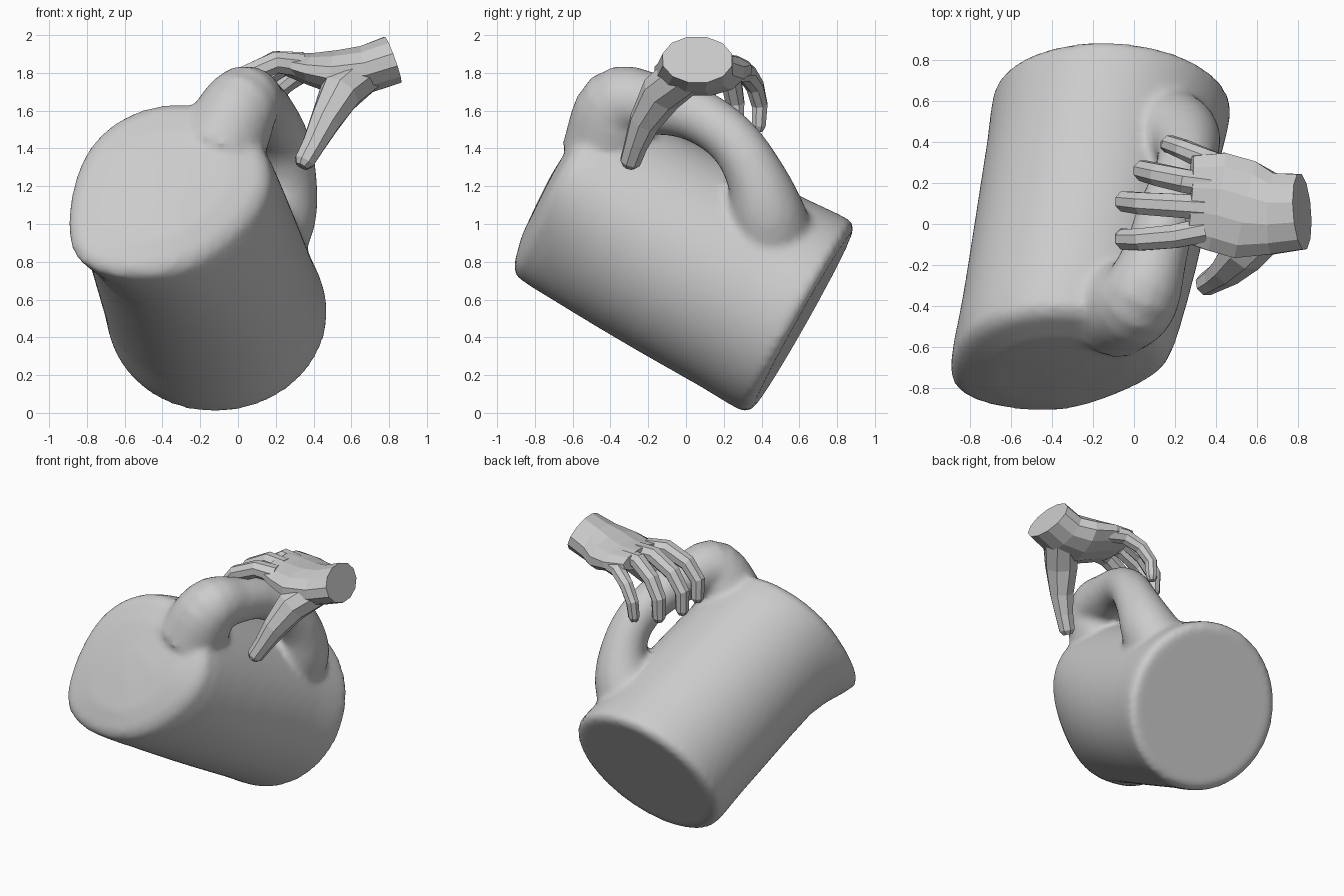
import bpy, bmesh, math
from mathutils import Vector

if "Cube" in bpy.data.objects:
    bpy.data.objects.remove(bpy.data.objects["Cube"])


def loft(bm, stations, sides, up, normal=None):
    """Skin elliptical rings. Each station is (centre, width radius, height radius)."""
    pts = [Vector(s[0]) for s in stations]
    rings = []
    for i, (c, rw, rh) in enumerate(stations):
        d = normal or (pts[min(i + 1, len(pts) - 1)] - pts[max(i - 1, 0)]).normalized()
        side = d.cross(up).normalized()
        top = side.cross(d)
        ring = []
        for k in range(sides):
            a = 2 * math.pi * (k + 0.5) / sides
            ring.append(bm.verts.new(pts[i] + side * math.cos(a) * rw + top * math.sin(a) * rh))
        rings.append(ring)
    for r0, r1 in zip(rings, rings[1:]):
        for k in range(sides):
            j = (k + 1) % sides
            bm.faces.new((r0[k], r0[j], r1[j], r1[k]))
    bm.faces.new(rings[0][::-1])
    bm.faces.new(rings[-1])


def spline(stations, steps):
    """Catmull-Rom smoothing of (x, y, z, radius) points."""
    p = [Vector(s) for s in stations]
    p = [p[0] * 2 - p[1]] + p + [p[-1] * 2 - p[-2]]
    out = []
    for i in range(1, len(p) - 2):
        a, b, c, d = p[i - 1:i + 3]
        for k in range(steps):
            t = k / steps
            out.append(0.5 * (2 * b + (c - a) * t + (2 * a - 5 * b + 4 * c - d) * t * t
                              + (3 * b - a - 3 * c + d) * t ** 3))
    out.append(p[-2])
    return [(v[:3], v[3], v[3]) for v in out]


def finish(bm, name):
    bmesh.ops.recalc_face_normals(bm, faces=bm.faces)
    me = bpy.data.meshes.new(name)
    bm.to_mesh(me)
    bm.free()
    ob = bpy.data.objects.new(name, me)
    bpy.context.collection.objects.link(ob)
    return ob


# Tilted jug body: rings from the base to the filled mouth
base = Vector((-0.10, 0.62, 0.495))
mouth = Vector((-0.34, -0.68, 1.19))
axis = (mouth - base).normalized()
length = (mouth - base).length
facing = Vector((-0.05, -0.87, 0.49)).normalized()
profile = [(0, 0.1), (0, 0.54), (0.03, 0.58), (0.12, 0.58), (0.3, 0.57), (0.5, 0.565),
           (0.7, 0.56), (0.9, 0.555), (1.1, 0.55), (1.25, 0.545), (1.36, 0.54),
           (length - 0.03, 0.525), (length + 0.01, 0.48), (length + 0.045, 0.33), (length + 0.06, 0.1)]
bm = bmesh.new()
loft(bm, [(base + axis * t, r, r) for t, r in profile], 64, Vector((0, 0, 1)), facing)


def across(v):
    v = Vector(v)
    return (v - axis * v.dot(axis)).normalized()


# Pull out the pouring lip and flatten the mouth beside it
lip, flat = across((-0.75, 0, -0.7)), across((0.7, 0, -0.7))
for v in bm.verts:
    q = v.co - base
    t = q.dot(axis)
    rad = q - axis * t
    n = rad.normalized()
    reach = min(1, rad.length / 0.5)
    w = max(0, (t / length - 0.72) / 0.28)
    w2 = max(0, (t / length - 0.4) / 0.6)
    v.co += lip * 0.12 * min(1, w * w) * max(0, n.dot(lip)) ** 6 * reach
    v.co -= flat * 0.12 * min(1, w2 * w2) * max(0, n.dot(flat)) ** 3 * reach

# Thick handle, blended into the body by the remesh
handle = [(-0.10, -0.42, 1.38, 0.24), (0.02, -0.36, 1.63, 0.205), (0.10, -0.16, 1.63, 0.16),
          (0.16, 0.05, 1.58, 0.145), (0.235, 0.24, 1.45, 0.14), (0.26, 0.36, 1.27, 0.155),
          (0.22, 0.43, 1.06, 0.20), (0.10, 0.46, 0.85, 0.24)]
loft(bm, spline(handle, 5), 24, Vector((1, 0.2, 0)))
jug = finish(bm, "jug")
rm = jug.modifiers.new("blend", 'REMESH')
rm.mode = 'VOXEL'
rm.voxel_size = 0.025
rm.use_smooth_shade = True
sm = jug.modifiers.new("soften", 'SMOOTH')
sm.factor = 0.5
sm.iterations = 5

# Wrist and palm, low-poly
bm = bmesh.new()
loft(bm, [((0.82, 0.06, 1.87), 0.19, 0.133), ((0.68, 0.05, 1.82), 0.205, 0.13),
          ((0.54, 0.07, 1.80), 0.25, 0.125), ((0.40, 0.11, 1.82), 0.25, 0.09),
          ((0.27, 0.12, 1.845), 0.22, 0.065)], 12, Vector((0, 0, 1)))
finish(bm, "palm")


# Fingers curled over the handle, and the thumb below
def finger(name, points, radii, up):
    bm = bmesh.new()
    tip = Vector(points[-1]) + (Vector(points[-1]) - Vector(points[-2])).normalized() * 0.03
    st = [(p, r, r) for p, r in zip(points, radii)] + [(tip, radii[-1] * 0.6, radii[-1] * 0.6)]
    loft(bm, st, 8, up)
    finish(bm, name)


thin = (0.065, 0.062, 0.058, 0.053, 0.046)
y_axis = Vector((0, 1, 0))
finger("index_finger", [(0.34, -0.03, 1.84), (0.20, -0.06, 1.855), (0.04, -0.075, 1.785),
                        (-0.045, -0.075, 1.68), (-0.05, -0.065, 1.55)], thin, y_axis)
finger("middle_finger", [(0.34, 0.08, 1.85), (0.20, 0.09, 1.86), (0.04, 0.10, 1.775),
                         (-0.045, 0.11, 1.66), (-0.045, 0.11, 1.52)], thin, y_axis)
finger("ring_finger", [(0.37, 0.19, 1.84), (0.25, 0.21, 1.85), (0.12, 0.24, 1.76),
                       (0.045, 0.26, 1.64), (0.045, 0.26, 1.50)], thin, y_axis)
finger("little_finger", [(0.45, 0.27, 1.81), (0.34, 0.32, 1.80), (0.24, 0.365, 1.73),
                         (0.175, 0.39, 1.63), (0.165, 0.385, 1.52)],
       (0.065, 0.055, 0.05, 0.045, 0.04), y_axis)
finger("thumb", [(0.66, 0.0, 1.80), (0.54, -0.13, 1.69), (0.46, -0.22, 1.54),
                 (0.40, -0.265, 1.42), (0.35, -0.295, 1.33)],
       (0.12, 0.115, 0.085, 0.065, 0.057), y_axis)
